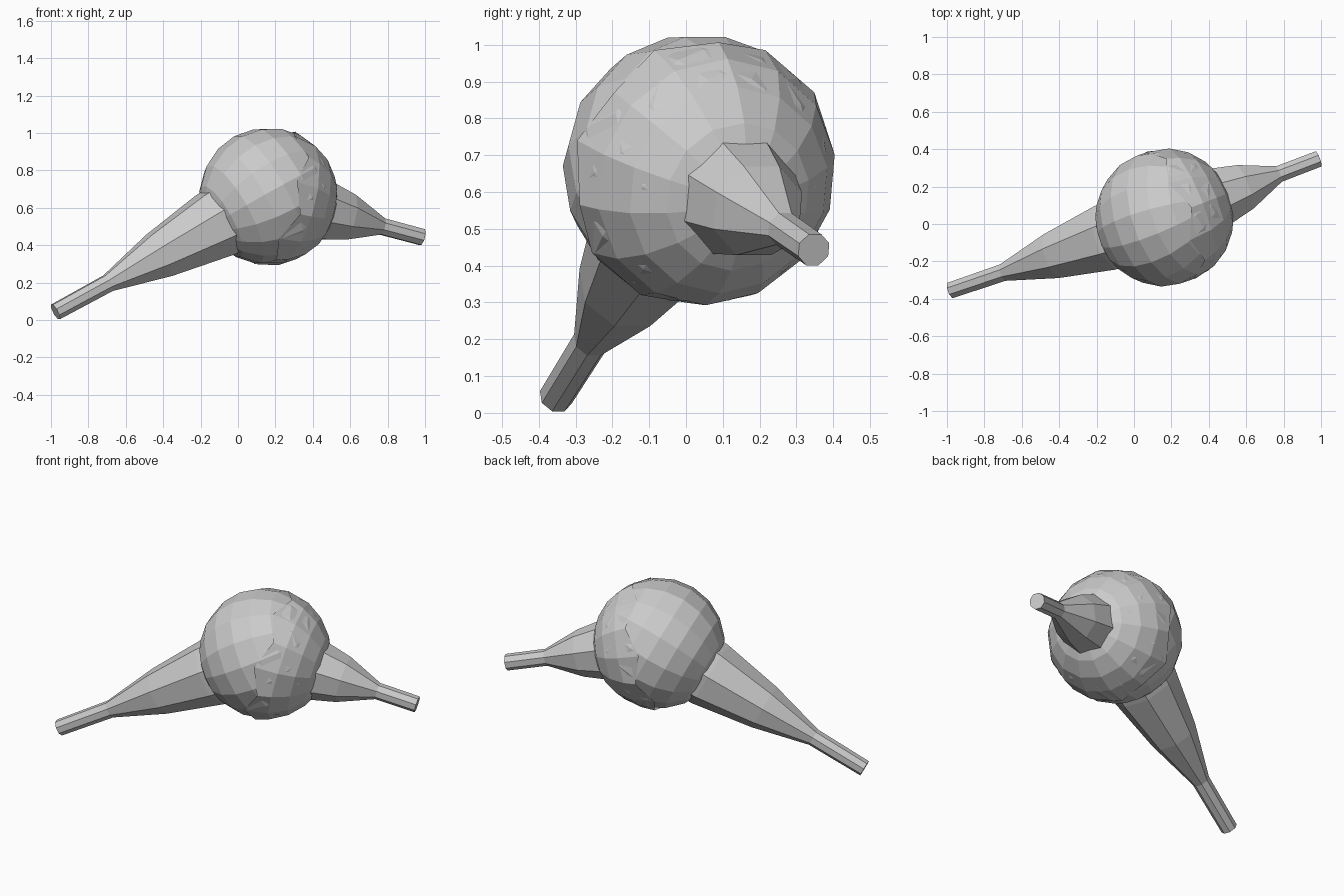
import bpy, bmesh, math
from mathutils import Vector

if "Cube" in bpy.data.objects:
    bpy.data.objects.remove(bpy.data.objects["Cube"])

CENTRE = Vector((0.16, 0.033, 0.662))
LEFT_TIP = Vector((-0.976, -0.353, 0.043))
RIGHT_TIP = Vector((0.984, 0.347, 0.443))


def revolve(name, tip, profile, sides, phase=0.0, jag=0.0):
    """Rings of (distance from centre towards the tip, radius); radius 0 closes to a point."""
    axis = (tip - CENTRE).normalized()
    u = axis.cross(Vector((0, 0, 1))).normalized()
    w = axis.cross(u)
    bm = bmesh.new()
    rings = []
    for k, (d, r) in enumerate(profile):
        if r < 1e-4:
            rings.append([bm.verts.new(CENTRE + axis * d)])
            continue
        ring = []
        for i in range(sides):
            a = 2 * math.pi * (i + phase) / sides
            shift = jag * (-1) ** i if k == len(profile) - 1 else 0
            ring.append(bm.verts.new(CENTRE + axis * (d + shift) + (u * math.cos(a) + w * math.sin(a)) * r))
        rings.append(ring)
    for a, b in zip(rings, rings[1:]):
        for i in range(sides):
            j = (i + 1) % sides
            if len(a) == 1:
                bm.faces.new((a[0], b[i], b[j]))
            elif len(b) == 1:
                bm.faces.new((a[i], b[0], a[j]))
            else:
                bm.faces.new((a[i], b[i], b[j], a[j]))
    # flat end on the tubes
    if len(rings[0]) > 1:
        bm.faces.new(rings[0])
    bmesh.ops.recalc_face_normals(bm, faces=bm.faces)
    mesh = bpy.data.meshes.new(name)
    bm.to_mesh(mesh)
    bm.free()
    obj = bpy.data.objects.new(name, mesh)
    bpy.context.collection.objects.link(obj)
    return obj


def arc(radius, start, end, steps):
    out = []
    for k in range(steps + 1):
        t = math.radians(start + (end - start) * k / steps)
        out.append((radius * math.cos(t), radius * math.sin(t)))
    return out


# bulb in the middle
revolve("bulb", LEFT_TIP, arc(0.368, 0, 180, 10), 16, 0.5)

# shallow cup with a jagged rim, wrapped round the right side of the bulb
revolve("right_cup", RIGHT_TIP, arc(0.374, 0, 84, 5), 14, 0.5, 0.03)

# tapering tubes with a flat tip
left_len = (LEFT_TIP - CENTRE).length
right_len = (RIGHT_TIP - CENTRE).length
revolve("left_tube", LEFT_TIP,
        [(left_len, 0.047), (left_len - 0.335, 0.05), (left_len - 0.66, 0.134),
         (left_len - 1.01, 0.193), (left_len - 1.10, 0.20)], 8, 0.5)
revolve("right_tube", RIGHT_TIP,
        [(right_len, 0.047), (right_len - 0.235, 0.048),
         (right_len - 0.44, 0.134), (right_len - 0.58, 0.168)], 8, 0.5)
